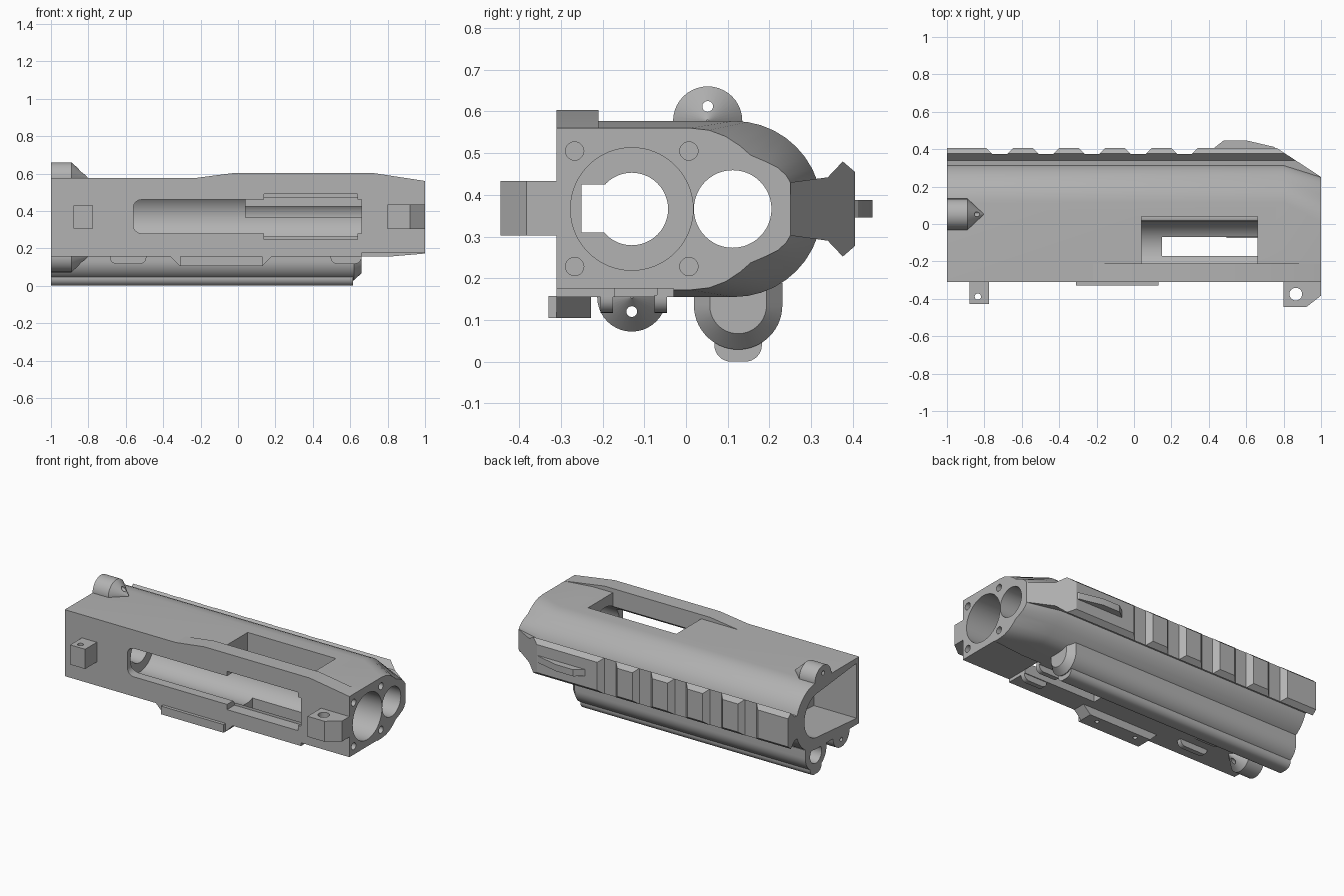
import bpy, bmesh
from math import sin, cos, pi, radians

if "Cube" in bpy.data.objects:
    bpy.data.objects.remove(bpy.data.objects["Cube"])

grey = bpy.data.materials.new("machined_grey")
grey.use_nodes = True
colour = (0.45, 0.45, 0.45, 1)
grey.diffuse_color = colour
grey.node_tree.nodes["Principled BSDF"].inputs["Base Color"].default_value = colour
parts = []


def loft(name, sections):
    """Skin a list of equal-length rings of 3D points and cap both ends."""
    bm = bmesh.new()
    rings = [[bm.verts.new(p) for p in s] for s in sections]
    n = len(rings[0])
    for a, b in zip(rings, rings[1:]):
        for i in range(n):
            j = (i + 1) % n
            bm.faces.new((a[i], a[j], b[j], b[i]))
    bm.faces.new(rings[0])
    bm.faces.new(rings[-1])
    bmesh.ops.recalc_face_normals(bm, faces=bm.faces)
    mesh = bpy.data.meshes.new(name)
    bm.to_mesh(mesh)
    bm.free()
    mesh.materials.append(grey)
    obj = bpy.data.objects.new(name, mesh)
    bpy.context.collection.objects.link(obj)
    parts.append(obj)
    return obj


def place(axis, u, v, t):
    return {"x": (t, u, v), "y": (u, t, v), "z": (u, v, t)}[axis]


def prism(name, pts, axis, a, b):
    return loft(name, [[place(axis, u, v, t) for u, v in pts] for t in (a, b)])


def box(name, x0, x1, y0, y1, z0, z1):
    return prism(name, [(x0, y0), (x1, y0), (x1, y1), (x0, y1)], "z", z0, z1)


def arc(u, v, r, start=0, end=360, n=40):
    return [(u + r * cos(radians(start + (end - start) * i / n)),
             v + r * sin(radians(start + (end - start) * i / n))) for i in range(n + 1)]


def circle(u, v, r, n=40):
    return arc(u, v, r, n=n)[:-1]


def cut(obj, *cutters):
    """Subtract each cutter, then discard it."""
    for c in cutters:
        mod = obj.modifiers.new("cut", "BOOLEAN")
        mod.operation, mod.solver, mod.object = "DIFFERENCE", "EXACT", c
        bpy.context.view_layer.objects.active = obj
        bpy.ops.object.modifier_apply(modifier=mod.name)
        parts.remove(c)
        bpy.data.objects.remove(c)


def at(x, pts):
    return [(x, y, z) for y, z in pts]


MID = 0.366       # height of the bores
BORE, TUBE = -0.13, 0.112


def mirrored(half):
    """Mirror a top-half outline about the bore height."""
    return half + [(y, 2 * MID - z) for y, z in reversed(half[:-1])]


# Main body: flat front, round back, tapering to a shaped muzzle face
full = mirrored([(-0.31, 0.577)] + arc(0.115, MID, 0.211, 90, 0, 10))
nose = mirrored([(-0.31, 0.56), (0.01, 0.56), (0.055, 0.555), (0.095, 0.54), (0.13, 0.517),
                 (0.155, 0.495), (0.19, 0.48), (0.22, 0.465), (0.24, 0.447),
                 (0.25, 0.43), (0.25, 0.4), (0.25, MID)])
body = loft("body", [at(-1, full), at(0.8, full), at(1, nose)])

# Bores, rear cavity and the notched inner wall
cavity = [(-0.285, 0.545), (-0.285, 0.195)] + arc(0.1, MID, 0.14, -90, 90, 20)
cut(body,
    prism("bore", circle(BORE, MID, 0.147, 64), "x", -0.6, 1.1),
    prism("tube_bore", circle(TUBE, MID, 0.093, 48), "x", -0.9, 1.1),
    prism("inner_hole", circle(BORE, MID, 0.087, 48), "x", -0.8, -0.5),
    box("inner_notch", -0.8, -0.5, -0.25, BORE, 0.31, 0.425),
    prism("rear_cavity", cavity, "x", -1.1, -0.7))

# Muzzle face screw holes
for y in (-0.267, 0.007):
    for z in (0.228, 0.505):
        cut(body, prism("screw_hole", circle(y, z, 0.022, 20), "x", 0.85, 1.1))

# Front slot with rounded rear end, stepped relief, top window, bottom slot
slot = ([(0.66, 0.28), (0.66, 0.46)] + arc(-0.515, 0.415, 0.045, 90, 180, 8)
        + arc(-0.515, 0.325, 0.045, 180, 270, 8))
cut(body,
    prism("front_slot", slot, "y", -0.4, BORE),
    box("slot_relief", 0.14, 0.64, -0.4, -0.235, 0.247, 0.49),
    box("top_window", 0.04, 0.66, -0.21, 0.04, MID, 0.7),
    box("bottom_slot", 0.15, 0.66, -0.17, -0.07, 0.1, MID),
    box("bottom_step", 0.66, 1.1, -0.4, -0.03, 0.1, 0.175))

# Raised strip along the top front edge
prism("top_strip", [(-0.22, 0.56), (-0.22, 0.577), (-0.02, 0.603), (0.72, 0.603),
                    (1, 0.56), (1, 0.55)], "y", -0.31, -0.21)

# Accessory rail on the back with cross grooves and a slanted end
rail = prism("rail", mirrored([(0.252, 0.43), (0.34, 0.442), (0.376, 0.48),
                               (0.405, 0.455), (0.405, MID)]), "x", -1, 1)
for i in range(5):
    x = -0.718 + 0.247 * i
    cut(rail, prism("groove", [(x - 0.04, 0.375), (x + 0.04, 0.375),
                               (x + 0.1, 0.435), (x - 0.1, 0.435)], "z", 0.2, 0.6))
cut(rail, prism("rail_slant", [(0.76, 0.408), (1.03, 0.232), (1.1, 0.5), (0.76, 0.5)],
                "z", 0.2, 0.6))
prism("rail_fin", [(0.42, 0.38), (0.42, 0.4), (0.48, 0.447), (0.6, 0.447),
                   (0.75, 0.412), (0.78, 0.38)], "z", 0.345, 0.387)


# Under-slung tube with chamfered end and lower bead
def trough(r, top):
    return [(0.125 - r, top)] + arc(0.125, 0.135, r, 180, 360, 28) + [(0.125 + r, top)]


tube = loft("lower_tube", [at(-1, trough(0.106, 0.188)), at(0.62, trough(0.106, 0.188)),
                           at(0.66, trough(0.068, 0.188))])
cut(tube, prism("lower_tube_hole", circle(0.125, 0.125, 0.058), "x", -1.1, -0.6))
bead = [(0.068, 0.1)] + arc(0.108, 0.04, 0.04, 180, 270, 8) \
    + arc(0.142, 0.04, 0.04, 270, 360, 8) + [(0.182, 0.1)]
bead_obj = prism("lower_bead", bead, "x", -1, 0.615)
cut(bead_obj, prism("bead_hole", circle(0.125, 0.125, 0.058), "x", -1.1, -0.6))


# Rear pointed posts, above and below
def post(name, y, z, hole_z):
    obj = loft(name, [at(-1, circle(y, z, 0.083)), at(-0.89, circle(y, z, 0.083)),
                      at(-0.805, circle(y, z, 0.003))])
    cut(obj, prism("post_hole", circle(y, hole_z, 0.013, 16), "x", -1.1, -0.7))
    # keep only the part outside the body
    sign = 1 if hole_z > MID else -1
    z0, z1 = sorted((z - sign * 0.004, z - sign * 0.2))
    cut(obj, box("post_trim", -1.1, -0.7, y - 0.2, y + 0.2, z0, z1))


post("upper_post", 0.052, 0.577, 0.612)
post("lower_post", BORE, 0.155, 0.12)

# Front lugs with vertical pin holes
lug = prism("large_front_lug", [(0.8, -0.3), (0.8, -0.445), (0.92, -0.445),
                                (1, -0.383), (1, -0.3)], "z", 0.303, 0.433)
cut(lug, prism("lug_hole", circle(0.865, -0.375, 0.034, 24), "z", 0.2, 0.6))
lug = box("small_front_lug", -0.88, -0.775, -0.427, -0.3, 0.305, 0.43)
cut(lug, prism("lug_hole", circle(-0.835, -0.388, 0.017, 16), "z", 0.2, 0.6))

# Bottom mounting foot with outer plate
foot = prism("mounting_foot", [(-0.365, 0.16), (-0.31, 0.105), (0.13, 0.105),
                               (0.185, 0.16)], "y", -0.31, -0.228)
plate = box("foot_plate", -0.31, 0.13, -0.33, -0.3, 0.105, 0.157)
for x in (-0.23, 0.05):
    cut(foot, prism("foot_hole", circle(x, -0.265, 0.013, 16), "z", 0.05, 0.14))

# Rounded bottom tabs in pairs
for x0, x1 in ((-0.685, -0.49), (0.495, 0.66)):
    outline = ([(x0, 0.16)] + arc(x0 + 0.035, 0.152, 0.035, 180, 270, 6)
               + arc(x1 - 0.035, 0.152, 0.035, 270, 360, 6) + [(x1, 0.16)])
    for y in (-0.205, -0.075):
        prism("bottom_tab", outline, "y", y, y + 0.03)

# Smooth curved faces, keep edges crisp
bpy.ops.object.select_all(action="DESELECT")
for obj in parts:
    obj.select_set(True)
bpy.context.view_layer.objects.active = body
bpy.ops.object.shade_smooth_by_angle(angle=radians(25))
